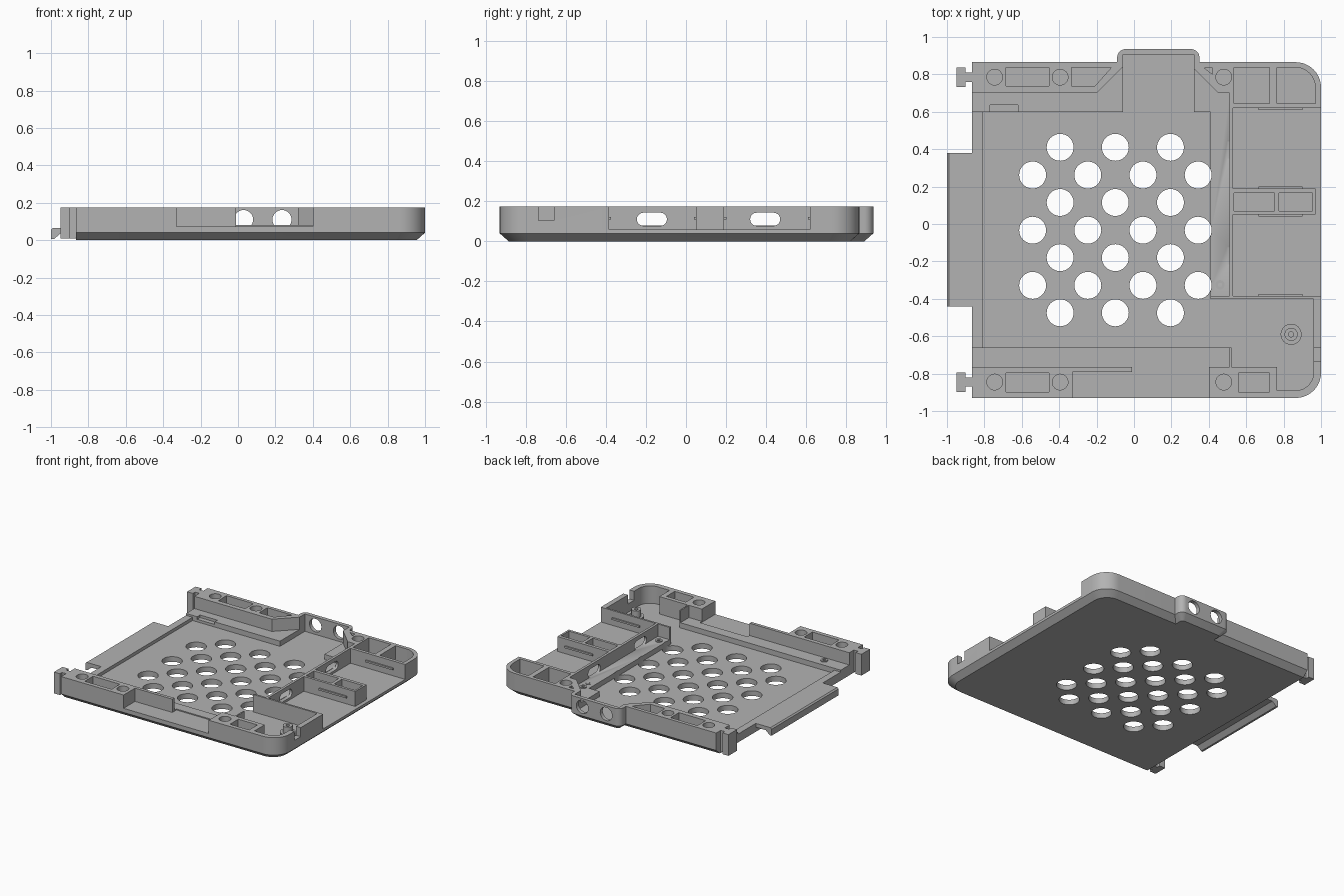
import bpy, bmesh, math
from mathutils import Matrix, Vector

if "Cube" in bpy.data.objects:
    bpy.data.objects.remove(bpy.data.objects["Cube"])

GREY = bpy.data.materials.new("plain_grey")
GREY.diffuse_color = (0.45, 0.45, 0.45, 1)
GREY.use_nodes = True
GREY.node_tree.nodes["Principled BSDF"].inputs["Base Color"].default_value = GREY.diffuse_color
TOP = 0.175
cutters = []


def make(name, bm, mat=None):
    bmesh.ops.recalc_face_normals(bm, faces=bm.faces)
    if mat:
        bm.transform(mat)
    me = bpy.data.meshes.new(name)
    bm.to_mesh(me)
    bm.free()
    me.materials.append(GREY)
    ob = bpy.data.objects.new(name, me)
    bpy.context.collection.objects.link(ob)
    return ob


def stack(bm, loops):
    # closed solid through equal-length loops of 3D points
    rings = [[bm.verts.new(p) for p in lp] for lp in loops]
    n = len(rings[0])
    for a, b in zip(rings, rings[1:]):
        for i in range(n):
            j = (i + 1) % n
            bm.faces.new((a[i], a[j], b[j], b[i]))
    bm.faces.new(rings[0][::-1])
    bm.faces.new(rings[-1])


def prism(name, polys, z0, z1, mat=None):
    bm = bmesh.new()
    for pts in polys:
        stack(bm, [[(x, y, z) for x, y in pts] for z in (z0, z1)])
    return make(name, bm, mat)


def cut(polys, z0, z1=0.3, mat=None):
    ob = prism("cutter", polys, z0, z1, mat)
    ob.hide_render = True
    cutters.append(ob)


def rect(x0, x1, y0, y1):
    return [(x0, y0), (x1, y0), (x1, y1), (x0, y1)]


def circle(x, y, r, n=32):
    return [(x + r * math.cos(2 * math.pi * i / n), y + r * math.sin(2 * math.pi * i / n)) for i in range(n)]


def rounded(corners, seg=10):
    # corners: (x, y, radius); right or left turns handled by a quadratic-free true arc
    out, n = [], len(corners)
    for i, (x, y, r) in enumerate(corners):
        if r <= 0:
            out.append((x, y))
            continue
        p = Vector((x, y))
        a = (Vector(corners[i - 1][:2]) - p).normalized()
        b = (Vector(corners[(i + 1) % n][:2]) - p).normalized()
        c = p + (a + b) * r            # right-angle corners only
        for k in range(seg + 1):
            t = k / seg * math.pi / 2
            q = c - b * r * math.cos(t) - a * r * math.sin(t)
            out.append((q.x, q.y))
    return out


def outline(d):
    r = 0.135 - 0.5 * d
    s = 0.045 - 0.5 * d
    return rounded([(-0.865, -0.93 + d, 0), (1 - d, -0.93 + d, r), (1 - d, 0.865 - d, r),
                    (0.35 - d, 0.865 - d, 0), (0.35 - d, 0.935 - d, s), (-0.09 + d, 0.935 - d, s),
                    (-0.09 + d, 0.865 - d, 0), (-0.865, 0.865 - d, 0)])


# Tray body: chamfered bottom edge, full height
bm = bmesh.new()
stack(bm, [[(x, y, z) for x, y in outline(d)] for d, z in ((0.045, 0), (0, 0.04), (0, TOP))])
tray = make("tray_body", bm)

# Main cavities: upper ledge level, floor, back bump, left strip
cut([[(-1.1, -0.765), (0.51, -0.765), (0.51, 0.7), (0.45, 0.7), (0.32, 0.83), (0.32, 0.905),
      (-0.06, 0.905), (-0.06, 0.84), (-0.2, 0.7), (-1.1, 0.7)]], 0.08)
cut([rect(-0.81, 0.41, -0.66, 0.6)], 0.04)
cut([rect(-0.06, 0.32, 0.55, 0.905)], 0.04)
cut([rect(-1.1, -0.8, -0.66, 0.6)], 0.065)
cut([rect(-0.77, -0.62, 0.58, 0.635)], 0.06)
# Front right corner compartment
cut([rounded([(0.4, -0.66, 0), (0.52, -0.66, 0), (0.52, -0.765, 0), (0.765, -0.765, 0),
              (0.765, -0.89, 0), (0.96, -0.89, 0.095), (0.96, -0.4, 0), (0.4, -0.4, 0)])], 0.04)
# Right side bays and the clearance in front of the middle block
cut([rect(0.53, 1.1, -0.385, 0.05)], 0.06)
cut([rect(0.53, 1.1, 0.19, 0.62)], 0.06)
cut([rect(0.97, 1.1, -0.385, 0.62)], 0.06)
# Front opening and recess, right wall notch
cut([rect(-0.33, 0.4, -1.1, -0.79)], 0.072)
cut([rect(-0.01, 0.4, -1.1, -0.74)], 0.072)
cut([rect(0.94, 1.1, -0.735, -0.66)], 0.105)
# Ventilation holes in staggered rows
cut([circle(-0.395 + 0.295 * i, 0.41 - 0.295 * j, 0.072) for i in range(3) for j in range(4)]
    + [circle(-0.542 + 0.295 * i, 0.262 - 0.295 * j, 0.072) for i in range(4) for j in range(3)], -0.1)
# Round sockets in the wall tops
cut([circle(x, y, 0.042) for x in (-0.745, -0.395, 0.48) for y in (0.785, -0.845)], 0.12)
# Rectangular pockets in the wall tops
cut([rect(-0.685, -0.455, 0.737, 0.838), rect(-0.685, -0.455, -0.898, -0.797),
     [(-0.335, 0.737), (-0.21, 0.737), (-0.12, 0.838), (-0.335, 0.838)],
     rect(0.56, 0.725, -0.898, -0.797), rect(0.535, 0.725, 0.645, 0.838),
     rounded([(0.765, 0.645, 0), (0.97, 0.645, 0), (0.97, 0.838, 0.11), (0.765, 0.838, 0)]),
     rect(0.535, 0.75, 0.07, 0.165), rect(0.775, 0.955, 0.07, 0.165),
     [(0.375, 0.835), (0.42, 0.8), (0.42, 0.835)]], 0.06)
# Cable holes through the back bump (drilled along y)
along_y = Matrix.Rotation(math.radians(90), 4, 'X')
cut([circle(0.03, 0.11, 0.051), circle(0.235, 0.11, 0.051)], -1.1, -0.88, along_y)
# Stadium slots through the thin right wall (drilled along x)
along_x = Matrix(((0, 0, 1, 0), (1, 0, 0, 0), (0, 1, 0, 0), (0, 0, 0, 1)))


def stadium(y, z, half, r, n=10):
    return [(y + s * half + r * math.cos(a), z + r * math.sin(a)) for s, base in ((1, -90), (-1, 90))
            for a in (math.radians(base + 180 * k / n) for k in range(n + 1))]


cut([stadium(-0.17, 0.11, 0.042, 0.033), stadium(0.395, 0.11, 0.042, 0.033)], 0.5, 0.545, along_x)

# Apply all cuts in order
for c in cutters:
    m = tray.modifiers.new("cut", 'BOOLEAN')
    m.operation = 'DIFFERENCE'
    m.solver = 'EXACT'
    m.object = c
dg = bpy.context.evaluated_depsgraph_get()
new = bpy.data.meshes.new_from_object(tray.evaluated_get(dg))
tray.modifiers.clear()
tray.data = new
for c in cutters:
    bpy.data.objects.remove(c)

# Wall closing the corner compartment
prism("compartment_wall", [rect(0.41, 0.53, -0.4, -0.385)], 0.04, TOP)

# Left tongue with a downturned lip
tongue = [(-0.865, 0.065), (-0.99, 0.065), (-1, 0.055), (-1, 0.005), (-0.985, 0.005), (-0.95, 0.035), (-0.865, 0.035)]
prism("left_tongue", [tongue], -0.38, 0.44, along_y)

# T-shaped hooks at the left ends of both walls
for name, y in (("back_hook", 0.785), ("front_hook", -0.845)):
    prism(name, [[(-0.95, y - 0.052), (-0.9, y - 0.052), (-0.9, y - 0.025), (-0.865, y - 0.025),
                  (-0.865, y + 0.025), (-0.9, y + 0.025), (-0.9, y + 0.052), (-0.95, y + 0.052)]], 0.01, TOP)


def ring(name, x, y, r_out, r_in, z0, z1, n=32):
    # hollow screw boss
    bm = bmesh.new()
    loops = [[bm.verts.new((px, py, z)) for px, py in circle(x, y, r, n)]
             for r, z in ((r_out, z0), (r_out, z1), (r_in, z1), (r_in, z0))]
    for a, b in zip(loops, loops[1:] + loops[:1]):
        for i in range(n):
            j = (i + 1) % n
            bm.faces.new((a[i], a[j], b[j], b[i]))
    return make(name, bm)


# Screw bosses
ring("corner_boss_base", 0.84, -0.59, 0.056, 0.03, 0.04, 0.075)
ring("corner_boss", 0.84, -0.59, 0.035, 0.014, 0.04, 0.125)
for i, (x, y) in enumerate(((0.455, 0.61), (0.46, -0.325), (-0.68, -0.722))):
    ring("screw_boss_%d" % (i + 1), x, y, 0.025, 0.011, 0.075, 0.088, 24)

# Small plus mark on the ledge
prism("plus_mark", [[(0.46 + a, 0.545 + b) for a, b in
      ((-.018, -.005), (-.005, -.005), (-.005, -.018), (.005, -.018), (.005, -.005), (.018, -.005),
       (.018, .005), (.005, .005), (.005, .018), (-.005, .018), (-.005, .005), (-.018, .005))]], 0.079, 0.084)

# Snap ribs on the bay side walls
for i, (y, s) in enumerate(((0.62, -1), (0.19, 1), (0.05, -1), (-0.385, 1))):
    y0, y1 = sorted((y - 0.003 * s, y + 0.011 * s))
    prism("snap_rib_%d" % (i + 1), [rect(0.665, 0.9, y0, y1)], 0.108, 0.122)

# Smooth rounded faces, keep hard edges
for ob in bpy.context.collection.objects:
    if ob.type == 'MESH':
        ob.data.shade_smooth()
        ob.data.set_sharp_from_angle(angle=math.radians(30))
